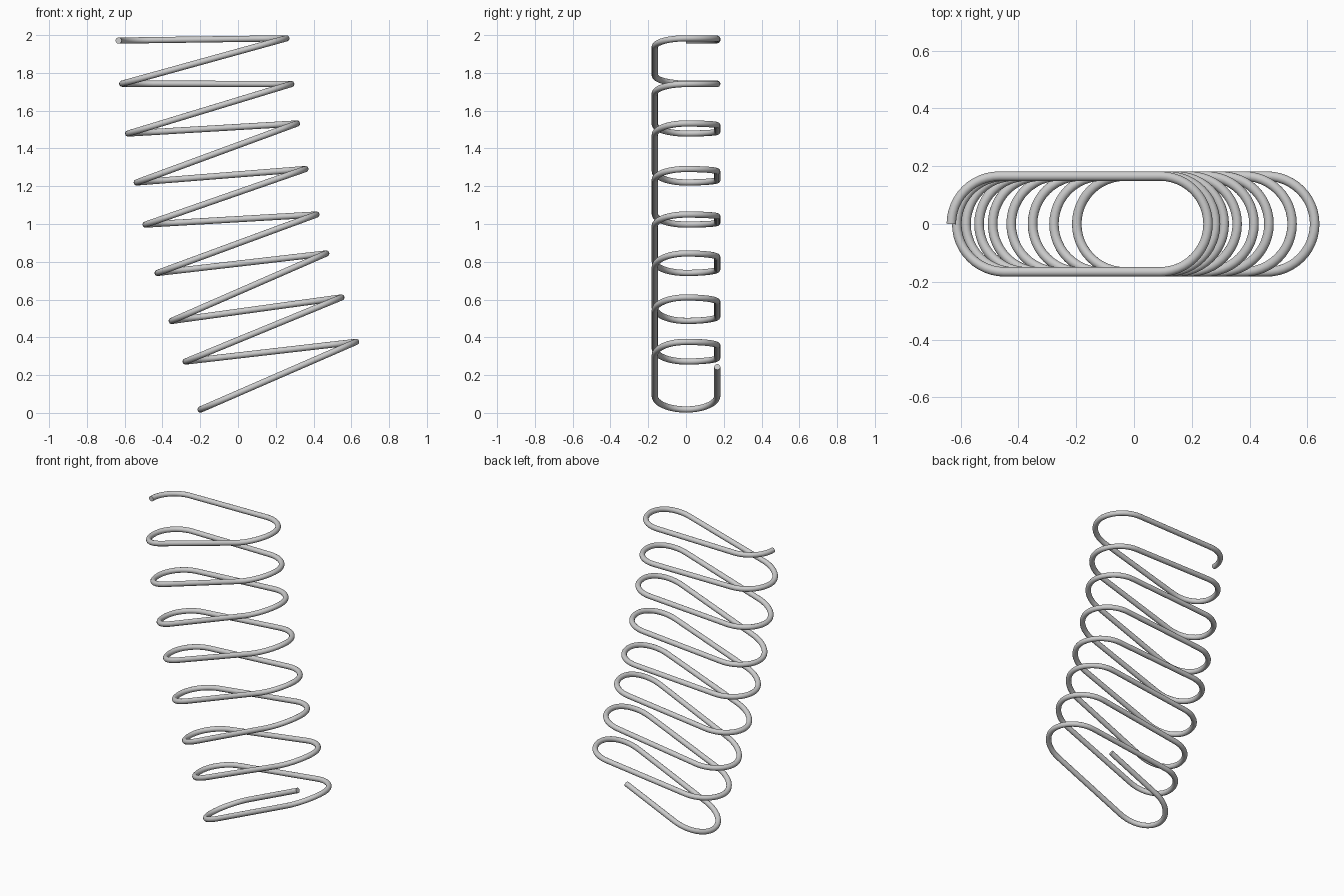
import bpy
import math

if "Cube" in bpy.data.objects:
    bpy.data.objects.remove(bpy.data.objects["Cube"])

WIRE = 0.0165   # wire radius
R = 0.1655      # radius of the rounded coil ends

# (x, z) of the coil tips as seen from the front, bottom to top
left = [(-.198, .018), (-.277, .272), (-.351, .487), (-.425, .741), (-.489, .997),
        (-.536, 1.22), (-.581, 1.479), (-.613, 1.743), (-.632, 1.971)]
right = [(.625, .376), (.547, .611), (.467, .844), (.415, 1.05),
         (.357, 1.291), (.312, 1.532), (.282, 1.741), (.256, 1.983)]
QUARTER = 12


def half_coil(a, b, side):
    """Half a stadium loop from tip a to tip b on the given y side, z linear in x."""
    (ax, az), (bx, bz) = a, b
    d = 1 if bx > ax else -1
    xy = []
    for i in range(QUARTER + 1):
        t = math.pi / 2 * i / QUARTER
        xy.append((ax + d * R * (1 - math.cos(t)), side * R * math.sin(t)))
    for i in range(QUARTER + 1):
        t = math.pi / 2 * (1 - i / QUARTER)
        xy.append((bx - d * R * (1 - math.cos(t)), side * R * math.sin(t)))
    return [(x, y, az + (bz - az) * (x - ax) / (bx - ax)) for x, y in xy]


# Loose lower end: runs parallel to the first strand on the back side
slope = (right[0][1] - left[0][1]) / (right[0][0] - left[0][0])
end_x = 0.32
first = half_coil((end_x + R, left[0][1] + slope * (end_x + R - left[0][0])), left[0], 1)
path = first[QUARTER:]

# Rising front strands and flatter back strands
for i, tip in enumerate(right):
    path += half_coil(left[i], tip, -1)[1:]
    path += half_coil(tip, left[i + 1], 1)[1:]

# Swept round wire
curve = bpy.data.curves.new("coil_wire", 'CURVE')
curve.dimensions = '3D'
curve.bevel_depth = WIRE
curve.bevel_resolution = 6
curve.use_fill_caps = True
spline = curve.splines.new('POLY')
spline.points.add(len(path) - 1)
for p, co in zip(spline.points, path):
    p.co = (*co, 1)
spline.use_smooth = True
coil = bpy.data.objects.new("coil_wire", curve)
bpy.context.collection.objects.link(coil)

# Convert to mesh with smooth sides and sharp cut ends
bpy.context.view_layer.objects.active = coil
coil.select_set(True)
bpy.ops.object.convert(target='MESH')
bpy.ops.object.shade_smooth_by_angle(angle=math.radians(50))
